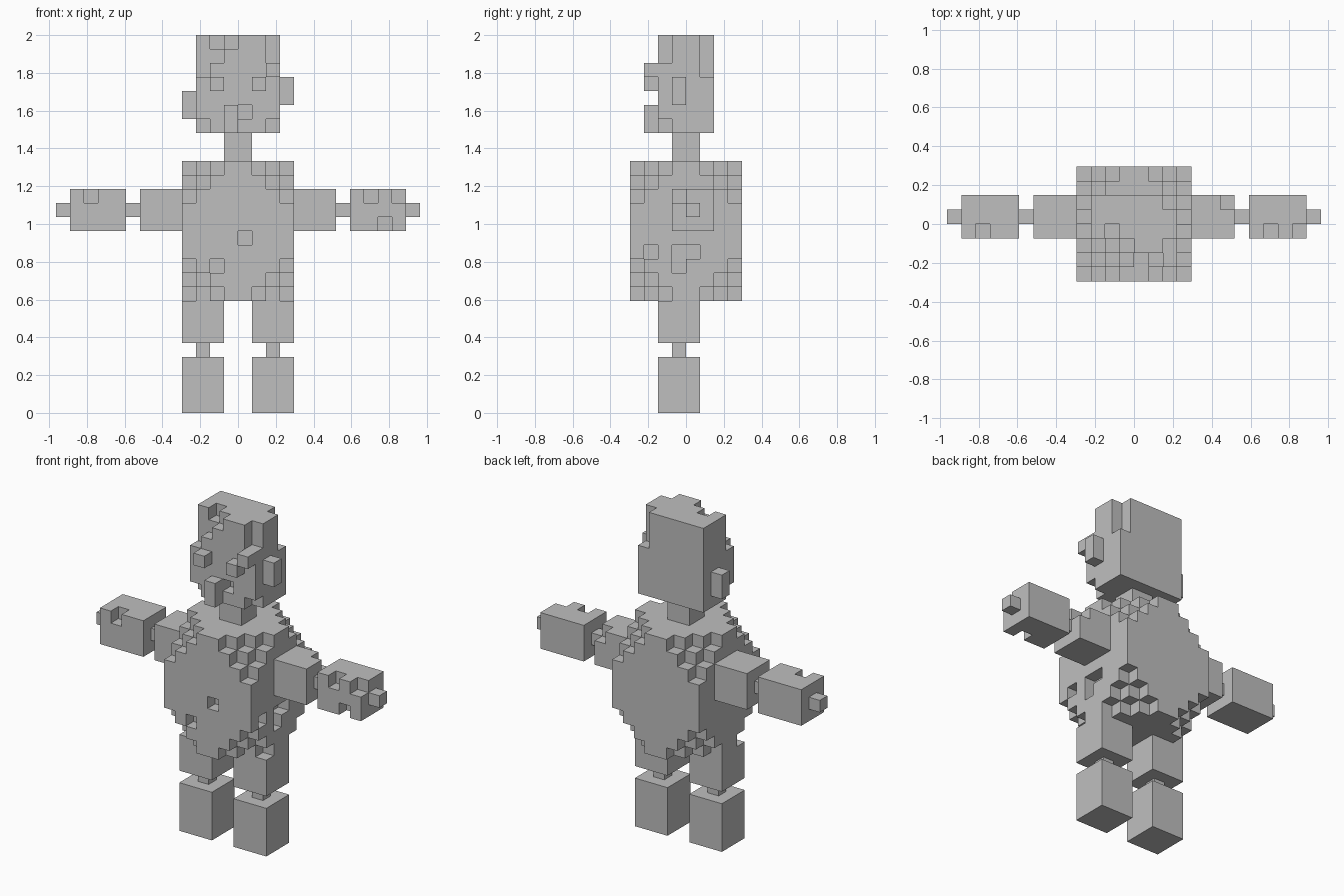
import bpy, bmesh
from itertools import product

if "Cube" in bpy.data.objects:
    bpy.data.objects.remove(bpy.data.objects["Cube"])

U = 2 / 27  # size of one block

grey = bpy.data.materials.new("light_grey")
grey.diffuse_color = (0.52, 0.52, 0.52, 1)
grey.use_nodes = True
grey.node_tree.nodes["Principled BSDF"].inputs["Base Color"].default_value = grey.diffuse_color


def cells(x0, x1, y0, y1, z0, z1):
    """All blocks in a box, given in block units."""
    return set(product(range(x0, x1), range(y0, y1), range(z0, z1)))


def build(name, blocks):
    """Make one object from the outer faces of a set of blocks."""
    bm = bmesh.new()
    verts = {}

    def vert(p):
        if p not in verts:
            verts[p] = bm.verts.new([c * U for c in p])
        return verts[p]

    for c in blocks:
        for axis, side in product(range(3), (0, 1)):
            near = list(c)
            near[axis] += 2 * side - 1
            if tuple(near) in blocks:
                continue
            b, d = (axis + 1) % 3, (axis + 2) % 3
            quad = []
            for s, t in ((0, 0), (1, 0), (1, 1), (0, 1)):
                p = list(c)
                p[axis] += side
                p[b] += s
                p[d] += t
                quad.append(vert(tuple(p)))
            bm.faces.new(quad if side else quad[::-1])
    mesh = bpy.data.meshes.new(name)
    bm.to_mesh(mesh)
    bm.free()
    mesh.materials.append(grey)
    ob = bpy.data.objects.new(name, mesh)
    bpy.context.collection.objects.link(ob)


def mirror(blocks):
    return {(-1 - x, y, z) for x, y, z in blocks}


# Legs: foot, ankle, thigh
for side in ("right", "left"):
    flip = mirror if side == "left" else set
    build(side + "_foot", flip(cells(1, 4, -2, 1, 0, 4)))
    build(side + "_ankle", flip(cells(2, 3, -1, 0, 4, 5)))
    build(side + "_thigh", flip(cells(1, 4, -2, 1, 5, 8)))

# Torso: a box with stepped corners and a few missing blocks
torso = {c for c in cells(-4, 4, -4, 4, 8, 18)
         if min(c[0] + 4, 3 - c[0]) + min(c[1] + 4, 3 - c[1])
         + min(c[2] - 8, 17 - c[2]) > 2}
torso -= {(0, -4, 12), (-2, -4, 10)}
torso -= {(3, -3, 11), (3, -1, 11), (3, 0, 11), (3, -1, 10)}
build("torso", torso)
build("neck", cells(-1, 1, -1, 1, 18, 20))

# Arms: upper arm, elbow, forearm, hand, with chipped blocks
chips = {
    "right": {(6, 1, 15), (9, -1, 15), (10, -1, 13), (11, -1, 15)},
    "left": mirror({(-11, -1, 15)}),
}
for side in ("right", "left"):
    flip = mirror if side == "left" else set
    build(side + "_upper_arm", flip(cells(4, 7, -1, 2, 13, 16) - chips[side]))
    build(side + "_elbow", flip(cells(7, 8, 0, 1, 14, 15)))
    build(side + "_forearm", flip(cells(8, 12, -1, 2, 13, 16) - chips[side]))
    build(side + "_hand", flip(cells(12, 13, 0, 1, 14, 15)))

# Head with stepped forehead, mouth hole and cut corners
head = cells(-3, 3, -2, 2, 20, 27)
head -= cells(-3, -2, -2, -1, 24, 27)   # forehead steps
head -= cells(-2, -1, -2, -1, 25, 27)
head -= cells(-1, 0, -2, -1, 26, 27)
head -= cells(2, 3, -2, -1, 25, 27)
head -= cells(2, 3, 1, 2, 24, 27)       # rear corner
head -= {(-2, -1, 26), (-3, -2, 20), (2, -2, 20), (0, -2, 21)}
build("head", head)

# Face blocks and ears
build("left_eye", {(-2, -3, 23)})
build("right_eye", {(1, -3, 23)})
build("brow", {(2, -3, 24)})
build("chin", cells(-1, 0, -3, -2, 20, 22))
build("right_ear", cells(3, 4, -1, 0, 22, 24))
build("left_ear", cells(-4, -3, 0, 1, 21, 23))
